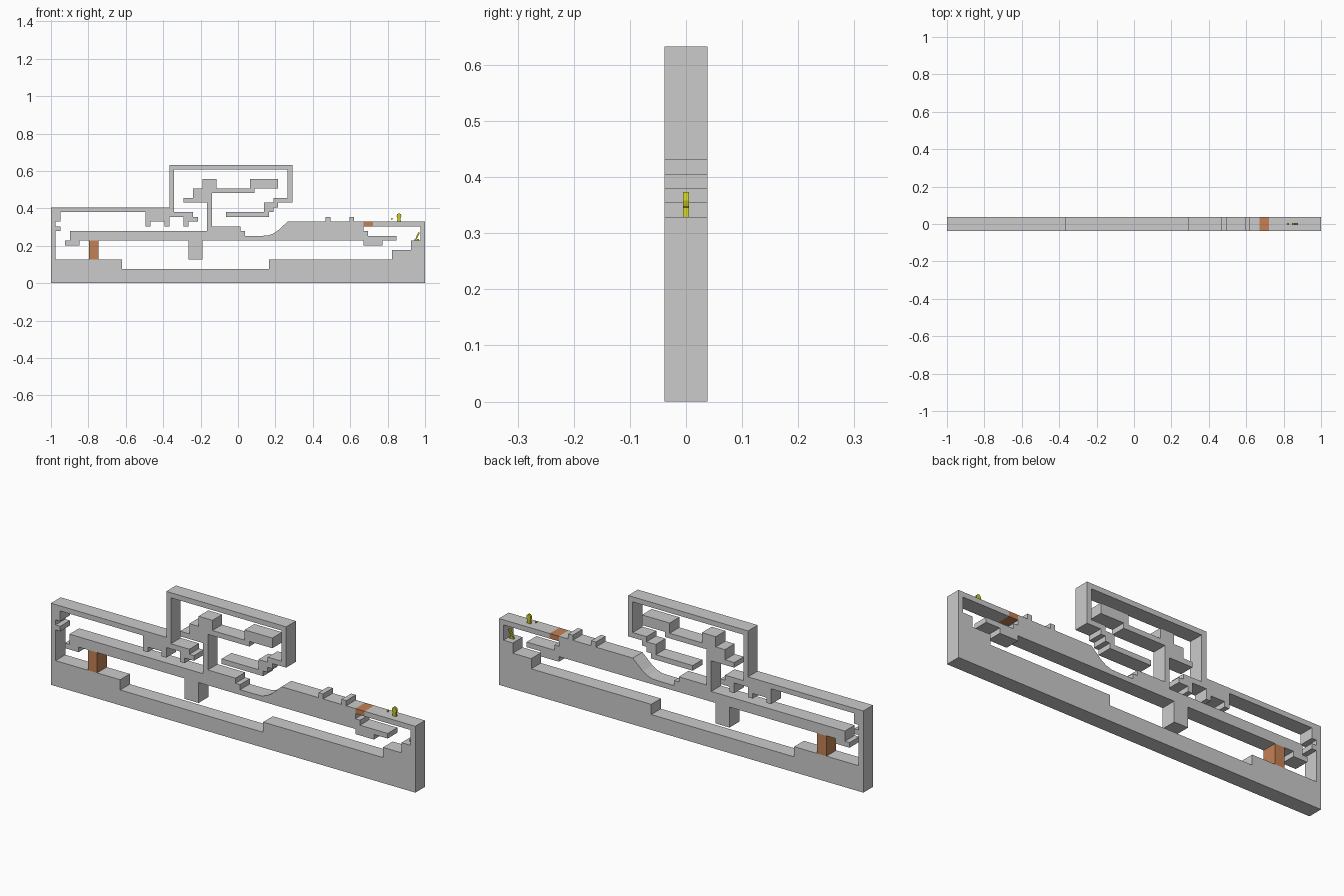
import bpy, bmesh, math

if "Cube" in bpy.data.objects:
    bpy.data.objects.remove(bpy.data.objects["Cube"])

U = 2 / 79          # one grid tile
DEPTH = 3 * U


def material(name, rgb):
    m = bpy.data.materials.new(name)
    m.diffuse_color = (*rgb, 1)
    m.use_nodes = True
    m.node_tree.nodes["Principled BSDF"].inputs["Base Color"].default_value = m.diffuse_color
    return m


def slab(name, pts, depth=DEPTH, mat=None):
    """Extrude an (x, z) outline given in tiles, centred on y = 0."""
    bm = bmesh.new()
    vs = [bm.verts.new((x * U - 1, -depth / 2, z * U)) for x, z in pts]
    face = bm.faces.new(vs)
    ext = bmesh.ops.extrude_face_region(bm, geom=[face])['geom']
    bmesh.ops.translate(bm, vec=(0, depth, 0),
                        verts=[g for g in ext if isinstance(g, bmesh.types.BMVert)])
    bmesh.ops.recalc_face_normals(bm, faces=bm.faces)
    me = bpy.data.meshes.new(name)
    bm.to_mesh(me)
    bm.free()
    ob = bpy.data.objects.new(name, me)
    bpy.context.collection.objects.link(ob)
    if mat:
        me.materials.append(mat)
    return ob


def steps(x, z, moves):
    """Right-angled outline: moves alternate between a new x and a new z."""
    pts = [(x, z)]
    for i, m in enumerate(moves):
        x, z = (m, z) if i % 2 == 0 else (x, m)
        pts.append((x, z))
    return pts


def rect(x0, z0, x1, z1):
    return [(x0, z0), (x1, z0), (x1, z1), (x0, z1)]


def disc(cx, cz, rx, rz, n=10):
    return [(cx + rx * math.cos(2 * math.pi * i / n),
             cz + rz * math.sin(2 * math.pi * i / n)) for i in range(n)]


# Base, outer walls, ceiling and upper frame
slab("outer_shell", steps(0, 0, [
    79, 13, 68, 12, 78, 9, 76, 7, 72, 5, 46, 3, 15, 5,             # floor
    1, 11, 2, 12, 1, 13, 2, 15, 20, 12, 21, 13, 24, 12, 25, 14,    # left wall, ceiling
    28, 12, 29, 13, 31, 14, 30, 15, 26, 24, 50, 18, 47, 17,        # upper frame
    45, 15, 37, 14, 46, 15, 47, 16, 48, 17, 51, 25, 25, 16, 0]))

# Middle deck: right ledges and bumps, curved ramp, then tower and left ledge
deck = steps(29, 5, [32, 9, 66, 8, 70, 9, 73, 10, 67, 11, 66, 13,
                     64, 14, 63, 13, 59, 14, 58, 13, 50])
deck += [(47.8, 11), (46.8, 10.4), (45.7, 10.05)]
deck += steps(44.3, 10, [41, 11, 40, 12, 34, 19, 43, 20, 48, 22, 42, 20, 35, 22,
                         32, 20, 30, 18, 28, 17, 33, 11, 4, 9, 3, 8, 6, 9, 29])
slab("middle_deck", deck)

# Orange blocks
orange = material("orange", (0.55, 0.22, 0.09))
slab("breakable_floor", rect(66, 12, 68, 13), mat=orange)
slab("breakable_pillar", rect(8, 5, 10, 9), mat=orange)

# Small figure with a tiny pellet, and a leaning lever
yellow = material("yellow", (0.6, 0.6, 0.02))
thin = 0.01
slab("figure_body", [(73.1, 13), (73.9, 13), (73.75, 14), (73.25, 14)], thin, yellow)
slab("figure_head", disc(73.5, 14.15, 0.5, 0.65), thin, yellow)
slab("pellet", disc(72, 13.6, 0.2, 0.2, 6), thin * 0.6, yellow)
slab("lever_base", rect(76.8, 9, 77.7, 9.3), thin, yellow)
slab("lever_rod", [(76.9, 9.3), (77.25, 9.3), (77.9, 10.7), (77.6, 10.8)], thin, yellow)
